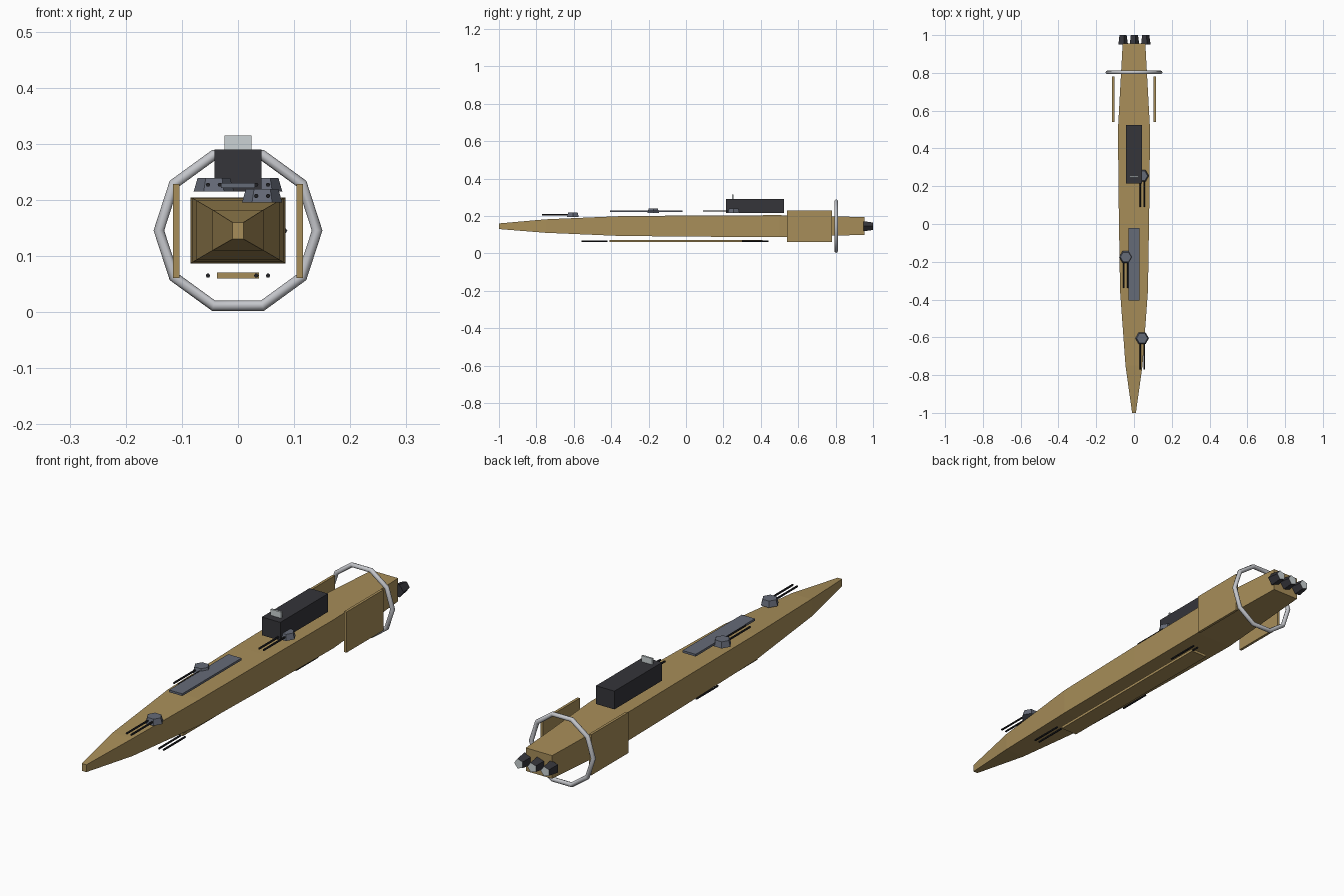
import bpy, bmesh
from math import cos, sin, tau, radians
from mathutils import Vector

cube = bpy.data.objects.get("Cube")
if cube:
    bpy.data.objects.remove(cube, do_unlink=True)


def material(name, rgb):
    m = bpy.data.materials.new(name)
    m.use_nodes = True
    m.diffuse_color = (*rgb, 1)
    m.node_tree.nodes["Principled BSDF"].inputs["Base Color"].default_value = (*rgb, 1)
    return m


TAN = material("tan hull", (0.39, 0.27, 0.10))
DARK = material("charcoal", (0.035, 0.035, 0.042))
GREY = material("blue grey", (0.13, 0.145, 0.185))
BLACK = material("barrel black", (0.015, 0.015, 0.018))
SILVER = material("silver", (0.55, 0.56, 0.59))
PALE = material("pale glow", (0.6, 0.65, 0.66))


def loft(name, rings, *mats):
    """Skin a list of equal-sized point rings and cap both ends."""
    bm = bmesh.new()
    loops = [[bm.verts.new(p) for p in ring] for ring in rings]
    n = len(loops[0])
    for a, b in zip(loops, loops[1:]):
        for i in range(n):
            j = (i + 1) % n
            bm.faces.new((a[i], a[j], b[j], b[i]))
    bm.faces.new(loops[0])
    bm.faces.new(loops[-1])
    bmesh.ops.recalc_face_normals(bm, faces=bm.faces)
    mesh = bpy.data.meshes.new(name)
    bm.to_mesh(mesh)
    bm.free()
    for m in mats:
        mesh.materials.append(m)
    obj = bpy.data.objects.new(name, mesh)
    bpy.context.collection.objects.link(obj)
    return obj


def rect(y, half_w, z0, z1, x=0):
    return [(x - half_w, y, z0), (x + half_w, y, z0), (x + half_w, y, z1), (x - half_w, y, z1)]


def box(name, x, half_w, y0, y1, z0, z1, mat):
    return loft(name, [rect(y0, half_w, z0, z1, x), rect(y1, half_w, z0, z1, x)], mat)


def frustum(name, base, axis, length, r0, r1, sides, *mats):
    """Tapered prism along the y or z axis, first corner towards +x."""
    side = Vector((0, 0, 1)) if axis.y else Vector((0, 1, 0))
    rings = []
    for t, r in ((0, r0), (length, r1)):
        centre = Vector(base) + axis * t
        rings.append([centre + Vector((1, 0, 0)) * r * cos(tau * i / sides)
                      + side * r * sin(tau * i / sides) for i in range(sides)])
    return loft(name, rings, *mats)


Y, Z = Vector((0, 1, 0)), Vector((0, 0, 1))

# Hull: (y, half width, bottom, top)
sections = [(-1, 0.01, 0.13, 0.16), (-0.75, 0.045, 0.11, 0.182), (-0.35, 0.074, 0.093, 0.199),
            (0.1, 0.081, 0.089, 0.203), (0.5, 0.085, 0.087, 0.204), (0.955, 0.06, 0.099, 0.194)]
loft("hull", [rect(*s) for s in sections], TAN)

# Side armour and keel plate
for side, x in (("left", 0.11), ("right", -0.11)):
    box(side + "_side_plate", x, 0.0055, 0.54, 0.78, 0.061, 0.228, TAN)
box("keel_plate", 0, 0.037, -0.41, 0.41, 0.06, 0.071, TAN)

# Deck plate, bridge block and its upright screen
box("deck_plate", 0, 0.03, -0.405, -0.02, 0.221, 0.23, GREY)
box("bridge", 0, 0.042, 0.215, 0.525, 0.215, 0.29, DARK)
box("bridge_screen", 0, 0.024, 0.246, 0.254, 0.285, 0.315, PALE)

# Ring around the stern
bpy.ops.mesh.primitive_torus_add(major_segments=10, minor_segments=8, major_radius=0.141,
                                 minor_radius=0.0095, location=(0, 0.803, 0.1455),
                                 rotation=(radians(90), 0, 0))
ring = bpy.context.object
ring.name = "stern_ring"
ring.data.materials.append(SILVER)
bpy.ops.object.shade_smooth_by_angle(angle=radians(50))

# Engines with pale exhaust faces
for i in (-1, 0, 1):
    engine = frustum(f"engine_{i + 2}", (i * 0.06, 0.95, 0.145), Y, 0.05, 0.028, 0.021, 5, DARK, PALE)
    for f in engine.data.polygons:
        if f.normal.y > 0.9:
            f.material_index = 1


def barrels(name, x, y, z):
    for k, dx in enumerate((-0.0105, 0.0105)):
        frustum(f"{name}_barrel_{k + 1}", (x + dx, y - 0.165, z), Y, 0.14, 0.004, 0.004, 6, BLACK)


# Deck turrets and keel guns, staggered from side to side
for i, (x, y, z) in enumerate([(0.043, -0.605, 0.195), (-0.043, -0.175, 0.215), (0.043, 0.255, 0.215)]):
    frustum(f"turret_{i + 1}", (x, y, z), Z, 0.024, 0.036, 0.029, 6, GREY)
    barrels(f"turret_{i + 1}", x, y, z + 0.012)
    barrels(f"keel_gun_{i + 1}", x, y + 0.21, 0.065)
